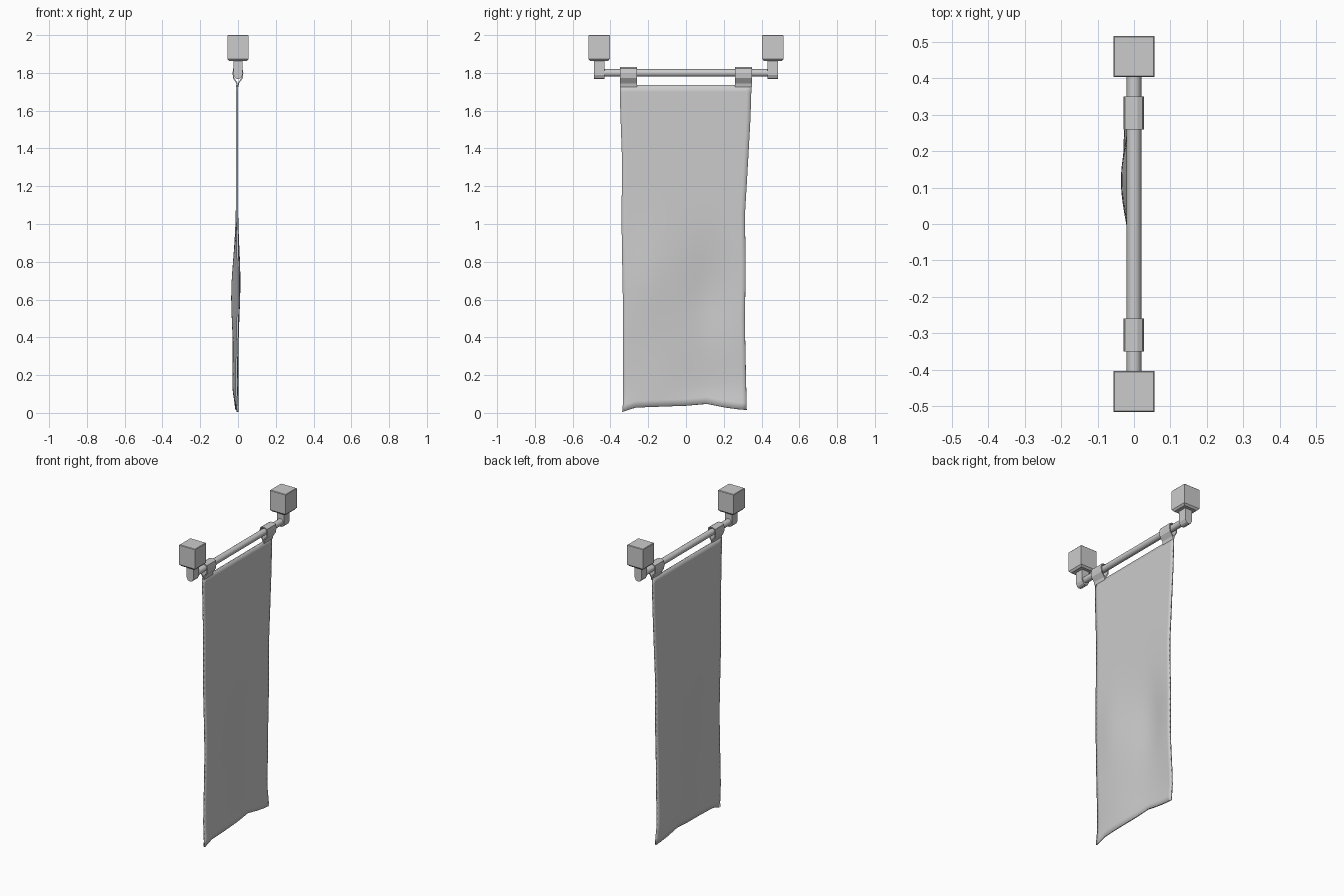
import bpy, bmesh, math

if "Cube" in bpy.data.objects:
    bpy.data.objects.remove(bpy.data.objects["Cube"])


def make(name, verts, faces, smooth=False):
    me = bpy.data.meshes.new(name)
    me.from_pydata(verts, [], faces)
    bm = bmesh.new()
    bm.from_mesh(me)
    bmesh.ops.recalc_face_normals(bm, faces=bm.faces)
    for f in bm.faces:
        f.smooth = smooth
    bm.to_mesh(me)
    bm.free()
    ob = bpy.data.objects.new(name, me)
    bpy.context.collection.objects.link(ob)
    return ob


def extrude_y(name, profile, y0, y1):
    """Solid from an (x, z) outline swept along y."""
    n = len(profile)
    verts = [(x, y, z) for y in (y0, y1) for x, z in profile]
    faces = [(i, (i + 1) % n, (i + 1) % n + n, i + n) for i in range(n)]
    return make(name, verts, faces + [tuple(range(n)), tuple(range(n, 2 * n))])


def interp(table, t):
    """Smooth interpolation of (t, value) pairs in ascending order."""
    if t <= table[0][0]:
        return table[0][1]
    for (a, va), (b, vb) in zip(table, table[1:]):
        if t <= b:
            return va + (vb - va) * (t - a) / (b - a)
    return table[-1][1]


# Rod
bpy.ops.mesh.primitive_cylinder_add(vertices=16, radius=0.02, depth=0.89,
                                    location=(0, 0, 1.8), rotation=(math.pi / 2, 0, 0))
rod = bpy.context.object
rod.name = "rod"
bpy.ops.object.shade_smooth_by_angle()

hanger = [(-.025, 1.875), (-.025, 1.79), (-.016, 1.773), (-.007, 1.768),
          (.007, 1.768), (.016, 1.773), (.025, 1.79), (.025, 1.875)]
# Loop outline: outer wrap and inner wrap around the rod
outer = [(-.006, 1.725), (-.010, 1.745), (-.026, 1.772), (-.029, 1.80), (-.025, 1.823), (-.010, 1.83),
         (.010, 1.83), (.024, 1.823), (.028, 1.80), (.025, 1.772), (.006, 1.745), (.002, 1.725)]
inner = [(-.002, 1.728), (-.003, 1.748), (-.020, 1.774), (-.023, 1.80), (-.019, 1.819), (-.008, 1.824),
         (.008, 1.824), (.018, 1.819), (.022, 1.80), (.019, 1.774), (.000, 1.748), (-.001, 1.728)]

for side, s in (("left", -1), ("right", 1)):
    # Mounting block with chamfered lower edge
    h, c = 0.0565, 0.46 * s
    rings = [(h - .010, 1.862), (h, 1.873), (h, 1.997), (h - .003, 2.0)]
    verts = [(a * r, c + b * r, z) for r, z in rings
             for a, b in ((-1, -1), (1, -1), (1, 1), (-1, 1))]
    faces = [(k * 4 + i, k * 4 + (i + 1) % 4, k * 4 + 4 + (i + 1) % 4, k * 4 + 4 + i)
             for k in range(3) for i in range(4)]
    make("mount_block_" + side, verts, faces + [(0, 1, 2, 3), (12, 13, 14, 15)])
    # Hanger arm with rounded foot
    extrude_y("hanger_" + side, hanger, s * 0.432, s * 0.487)
    # Cloth loop
    strap = extrude_y("cloth_loop_" + side, outer + inner[::-1], s * 0.26, s * 0.35)

# Hanging cloth: edge outlines, ragged hem and a soft billow
left_edge = [(0, -.338), (.06, -.333), (.6, -.334), (1.0, -.341), (1.35, -.339), (1.6, -.348), (1.74, -.35)]
right_edge = [(0, .322), (.2, .317), (.5, .311), (.75, .316), (1.05, .312), (1.25, .324), (1.55, .341), (1.74, .347)]
hem = [(-.34, .004), (-.27, .028), (0, .038), (.11, .048), (.2, .030), (.27, .020), (.33, .015)]
NU, NV = 28, 48
verts, faces = [], []
for j in range(NV + 1):
    v = j / NV
    for i in range(NU + 1):
        u = i / NU
        low = interp(hem, -.338 + .66 * u)
        z = low + (1.735 - low) * v
        y0, y1 = interp(left_edge, z), interp(right_edge, z)
        y = y0 + (y1 - y0) * u
        x = -.005
        x -= .024 * math.exp(-((y - .12) / .13) ** 2 - ((z - .62) / .27) ** 2)
        x += .013 * math.exp(-((y + .20) / .12) ** 2 - ((z - .70) / .25) ** 2)
        x -= .016 * math.exp(-((z - .15) / .22) ** 2) * (.5 + .5 * math.sin(9 * y)) * min(1, z / .12)
        x -= .003 * math.sin(6 * y + 2 * z) * (1 - v)
        verts.append((x, y, z))
w = NU + 1
for j in range(NV):
    for i in range(NU):
        a = j * w + i
        faces.append((a, a + 1, a + w + 1, a + w))
cloth = make("banner_cloth", verts, faces, True)
mod = cloth.modifiers.new("thickness", 'SOLIDIFY')
mod.thickness, mod.offset = 0.010, 0
bpy.context.view_layer.objects.active = cloth
bpy.ops.object.select_all(action='DESELECT')
cloth.select_set(True)
bpy.ops.object.shade_smooth_by_angle()
